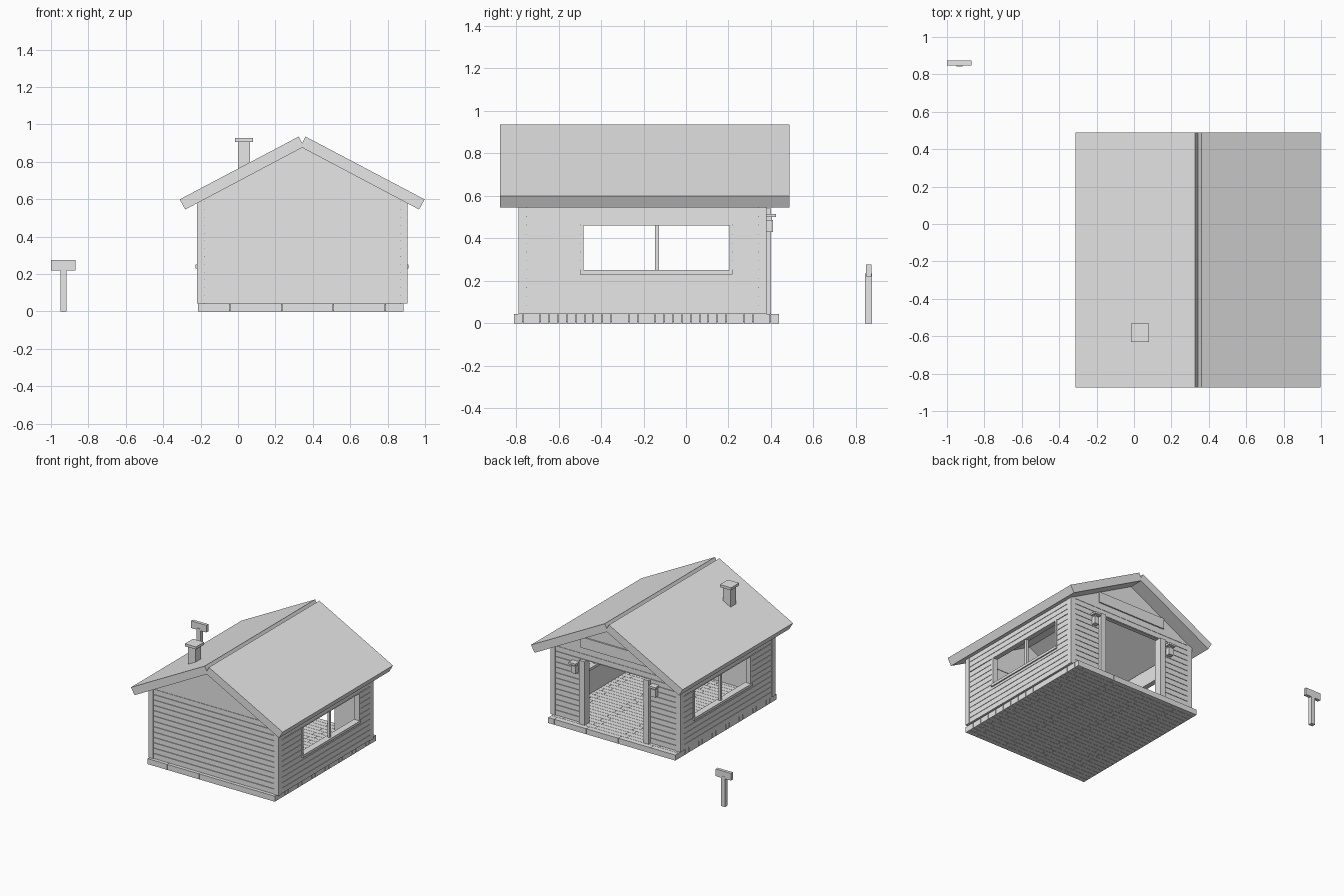
import bpy, bmesh, math
from mathutils import Matrix, Vector

if "Cube" in bpy.data.objects:
    bpy.data.objects.remove(bpy.data.objects["Cube"])

grey = bpy.data.materials.new("plain_grey")
grey.use_nodes = True
grey.diffuse_color = (0.8, 0.8, 0.8, 1)
grey.node_tree.nodes["Principled BSDF"].inputs["Base Color"].default_value = (0.8, 0.8, 0.8, 1)


def finish(name, bm):
    bmesh.ops.recalc_face_normals(bm, faces=bm.faces)
    mesh = bpy.data.meshes.new(name)
    bm.to_mesh(mesh)
    bm.free()
    mesh.materials.append(grey)
    obj = bpy.data.objects.new(name, mesh)
    bpy.context.collection.objects.link(obj)
    return obj


def box(bm, x, y, z):
    size = Vector((x[1] - x[0], y[1] - y[0], z[1] - z[0]))
    mid = Vector((sum(x), sum(y), sum(z))) / 2
    bmesh.ops.create_cube(bm, size=1, matrix=Matrix.Translation(mid) @ Matrix.Diagonal(size.to_4d()))


def boxes(name, *parts):
    bm = bmesh.new()
    for part in parts:
        box(bm, *part)
    return finish(name, bm)


def prism(name, outline, y0, y1):
    """Extrude an x-z outline along y."""
    bm = bmesh.new()
    face = bm.faces.new([bm.verts.new((px, y0, pz)) for px, pz in outline])
    moved = bmesh.ops.extrude_face_region(bm, geom=[face])["geom"]
    bmesh.ops.translate(bm, vec=(0, y1 - y0, 0), verts=[v for v in moved if isinstance(v, bmesh.types.BMVert)])
    return finish(name, bm)


# Main dimensions
CX = 0.343                      # house centre line
XL, XR = -0.22, 0.905           # outer faces of the side walls
YF, YB = -0.79, 0.38            # outer faces of front and back walls
FLOOR, TOP = 0.043, 0.587
POST, ROW = 0.04, 0.0418
SLOPE, PEAK = 0.5276, 0.877     # roof underside


def wall(name, span, outer, inward, along_x, hole=None):
    """Thin wall with separate horizontal boards, around an optional hole."""
    bm = bmesh.new()
    u0, u1 = span
    if hole:
        h0, h1, hz0, hz1 = hole
        rects = [(u0, u1, FLOOR, hz0), (u0, h0, hz0, hz1), (h1, u1, hz0, hz1), (u0, u1, hz1, TOP)]
    else:
        rects = [(u0, u1, FLOOR, TOP)]

    def slab(u, depth, z):
        d = sorted(outer + inward * k for k in depth)
        if along_x:
            box(bm, u, d, z)
        else:
            box(bm, d, u, z)

    for a, b, z0, z1 in rects:
        if z1 - z0 < 0.002:
            continue
        slab((a, b), (0.01, 0.036), (z0, z1))
        for i in range(13):
            low = max(z0, FLOOR + i * ROW + 0.0015)
            high = min(z1, FLOOR + (i + 1) * ROW - 0.0015)
            if high - low > 0.003:
                slab((a, b), (0.004, 0.011), (low, high))
    return finish(name, bm)


# Floor: staggered short planks over a thin core
bm = bmesh.new()
bx0, bx1, by0, by1 = -0.214, 0.885, -0.81, 0.44
box(bm, (bx0 + 0.01, bx1 - 0.01), (by0 + 0.01, by1 - 0.01), (0.005, 0.036))
rows, length = 30, 0.277
depth = (by1 - by0) / rows
for r in range(rows):
    start = bx0 - 0.106 + (r % 2) * 0.045
    for k in range(5):
        a, b = max(bx0, start + k * length), min(bx1, start + (k + 1) * length - 0.002)
        box(bm, (a, b), (by0 + r * depth, by0 + (r + 1) * depth - 0.002), (0, FLOOR))
finish("plank_floor", bm)

# Walls
window = (-0.5, 0.22, 0.23, 0.465)
sides = (YF + POST, YB - POST)
ends = (XL + POST, XR - POST)
half = 0.255                    # half width of the doorway
door_top = 0.54
wall("front_wall", ends, YF, 1, True)
wall("left_wall", sides, XR, -1, False, window)
wall("right_wall", sides, XL, 1, False, window)
wall("back_wall", ends, YB, -1, True, (CX - half, CX + half, FLOOR, door_top))
boxes("corner_posts", *[((x, x + POST), (y, y + POST), (FLOOR, TOP))
                        for x in (XL, XR - POST) for y in (YF, YB - POST)])

# Window frames with a sill and a middle bar
for side, x0, x1 in (("left", XR - POST, XR), ("right", XL, XL + POST)):
    w0, w1, sill, head = window
    boxes(side + "_window_frame",
          ((x0, x1), (w0, -0.482), (0.25, head)),
          ((x0, x1), (0.205, w1), (0.25, head)),
          ((x0, x1), (w0, w1), (head - 0.004, head)),
          ((x0 + 0.01, x1 - 0.01), (-0.147, -0.127), (0.25, head)),
          ((x0 - 0.006, x1 + 0.006), (w0, w1), (sill, 0.25)))

# Doorway trim
trim = 0.045
boxes("door_frame",
      ((CX - half - trim, CX - half), (YB - POST, 0.4), (FLOOR, door_top)),
      ((CX + half, CX + half + trim), (YB - POST, 0.4), (FLOOR, door_top)))

# Gables, with a board across the back one
rise = (PEAK - TOP) / SLOPE
gable = [(CX - rise, TOP), (CX + rise, TOP), (CX, PEAK)]
prism("front_gable", gable, YF + 0.004, YF + POST)
prism("back_gable", gable, YB - POST, YB - 0.004)
reach = half + trim
shoulder = PEAK - SLOPE * reach
prism("gable_board", [(CX - reach, 0.635), (CX + reach, 0.635), (CX + reach, shoulder), (CX - reach, shoulder)],
      YB - 0.005, YB + 0.006)

# Roof slabs, square-ended so the ridge has a groove
for side, s in (("left", 1), ("right", -1)):
    outline = [(0.018, 0.935), (0.655, 0.599), (0.625, 0.545), (-0.01, 0.881)]
    prism(side + "_roof", [(CX + s * px, pz) for px, pz in outline], -0.875, 0.488)

# Chimney
boxes("chimney", ((0, 0.065), (-0.615, -0.55), (0.68, 0.906)),
      ((-0.016, 0.08), (-0.632, -0.533), (0.906, 0.926)))

# Wall lanterns beside the doorway
for side, s in (("left", 1), ("right", -1)):
    lx = CX + s * 0.345
    boxes(side + "_lantern",
          ((lx - 0.03, lx + 0.03), (YB - 0.006, 0.425), (0.5, 0.515)),
          ((lx - 0.02, lx + 0.02), (YB - 0.006, 0.41), (0.43, 0.487)),
          ((lx - 0.012, lx + 0.012), (YB - 0.006, 0.402), (0.487, 0.5)))

# Sign standing apart behind the house
boxes("sign_post", ((-0.949, -0.916), (0.843, 0.875), (0, 0.235)))
boxes("sign_board", ((-1, -0.868), (0.848, 0.873), (0.22, 0.276)))
